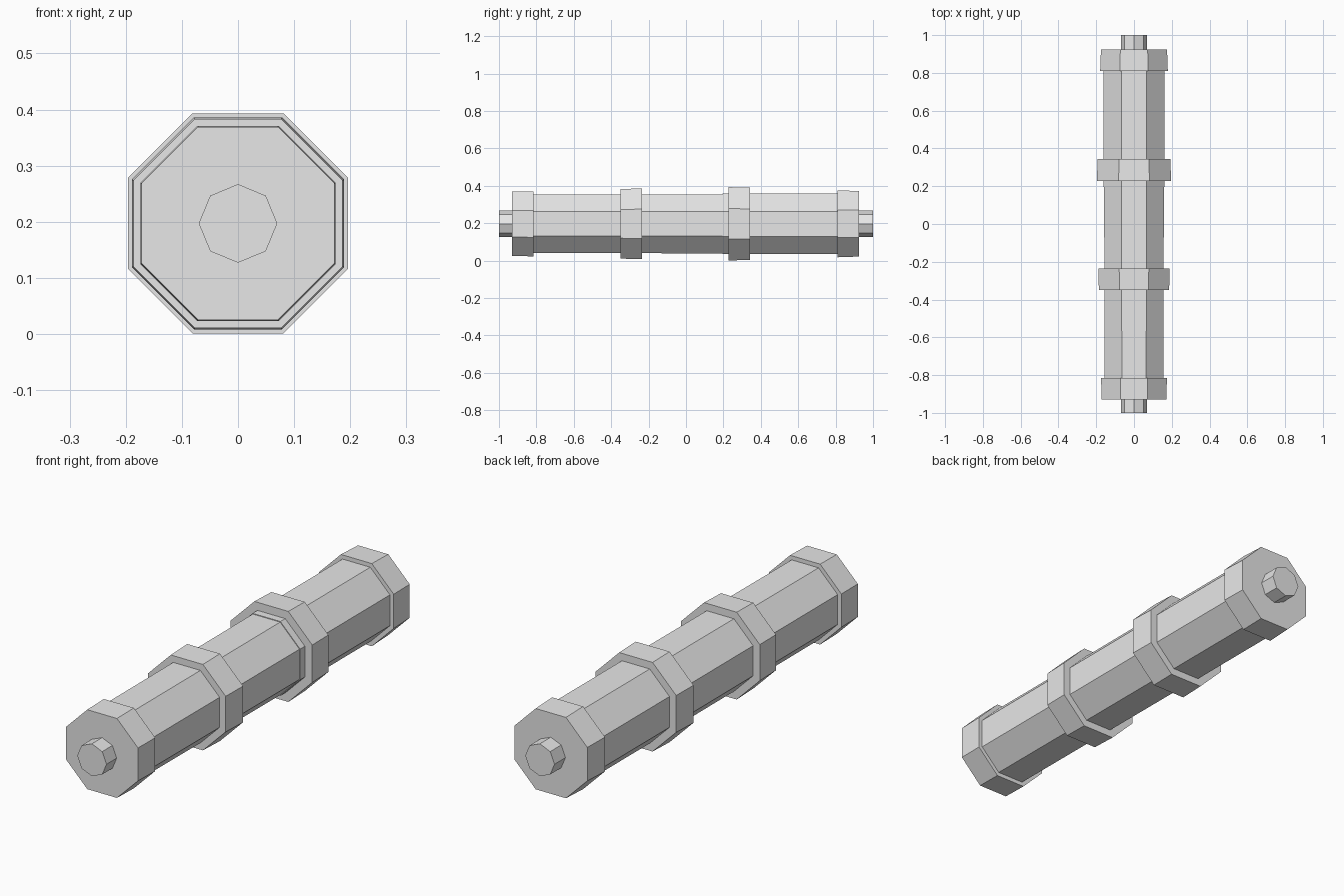
import bpy, bmesh, math

if "Cube" in bpy.data.objects:
    bpy.data.objects.remove(bpy.data.objects["Cube"])

AXIS_Z = 0.197
grey = bpy.data.materials.new("light grey")
grey.diffuse_color = (0.8, 0.8, 0.8, 1)
grey.use_nodes = True
grey.node_tree.nodes["Principled BSDF"].inputs["Base Color"].default_value = grey.diffuse_color


def octagon_bar(name, sections, turn):
    """Closed eight-sided bar along y; sections are (y, corner radius)."""
    bm = bmesh.new()
    loops = []
    for y, r in sections:
        loops.append([bm.verts.new((r * math.cos(turn + k * math.pi / 4), y,
                                    AXIS_Z + r * math.sin(turn + k * math.pi / 4)))
                      for k in range(8)])
    for a, b in zip(loops, loops[1:]):
        for k in range(8):
            n = (k + 1) % 8
            bm.faces.new((a[k], a[n], b[n], b[k]))
    bm.faces.new(loops[0])
    bm.faces.new(loops[-1])
    bmesh.ops.recalc_face_normals(bm, faces=bm.faces)
    mesh = bpy.data.meshes.new(name)
    bm.to_mesh(mesh)
    bm.free()
    mesh.materials.append(grey)
    obj = bpy.data.objects.new(name, mesh)
    bpy.context.collection.objects.link(obj)


FLAT_UP = math.pi / 8                 # flat side faces up


def corner(half_width):
    return half_width / math.cos(math.pi / 8)


# Main barrel, slightly thicker towards the back
octagon_bar("barrel", [(-0.87, corner(0.156)), (0.195, corner(0.158)),
                       (0.195, corner(0.161)), (0.87, corner(0.161))], FLAT_UP)

# Four collars: front y, back y, half width at each
collars = [("front_collar", -0.93, -0.815, 0.172, 0.174),
           ("front_middle_collar", -0.35, -0.235, 0.186, 0.189),
           ("back_middle_collar", 0.228, 0.343, 0.196, 0.193),
           ("back_collar", 0.81, 0.925, 0.179, 0.175)]
for name, y0, y1, h0, h1 in collars:
    octagon_bar(name, [(y0, corner(h0)), (y1, corner(h1))], FLAT_UP)

# Axle pins with a corner facing up
for name, y0, y1 in (("front_pin", -1, -0.9), ("back_pin", 0.9, 1)):
    octagon_bar(name, [(y0, 0.07), (y1, 0.07)], 0)
